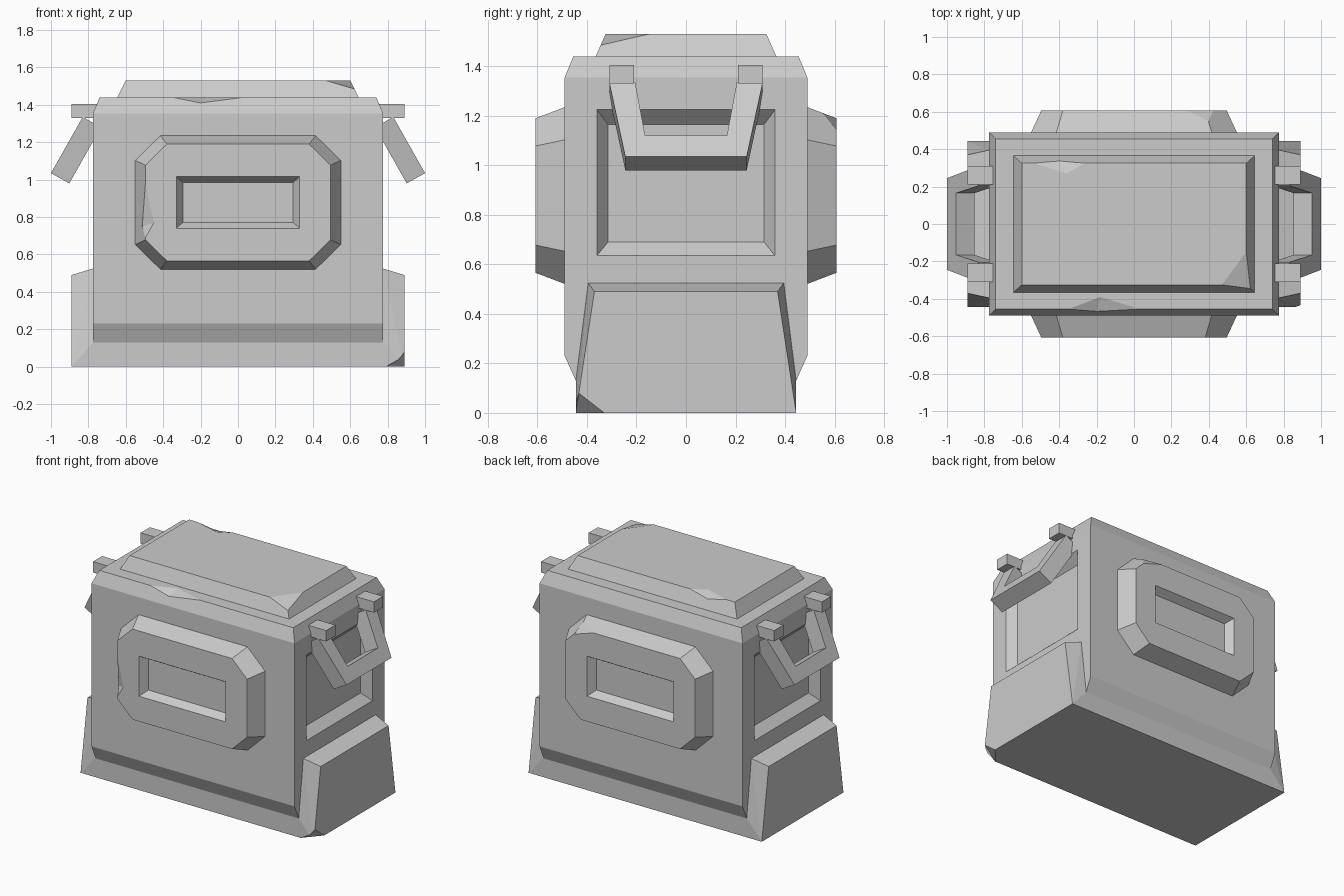
import bpy, bmesh
from mathutils import Vector

if "Cube" in bpy.data.objects:
    bpy.data.objects.remove(bpy.data.objects["Cube"])


def add_object(name, bm):
    bmesh.ops.recalc_face_normals(bm, faces=bm.faces)
    mesh = bpy.data.meshes.new(name)
    bm.to_mesh(mesh)
    bm.free()
    obj = bpy.data.objects.new(name, mesh)
    bpy.context.collection.objects.link(obj)
    return obj


def hull(name, pts):
    """Flat-faced convex solid around the points."""
    bm = bmesh.new()
    for p in pts:
        bm.verts.new(p)
    res = bmesh.ops.convex_hull(bm, input=bm.verts)
    loose = [v for v in bm.verts if not v.link_faces]
    bmesh.ops.delete(bm, geom=loose, context='VERTS')
    bmesh.ops.dissolve_limit(bm, angle_limit=0.005, verts=bm.verts, edges=bm.edges)
    return add_object(name, bm)


def rect(a, b):
    """Four corners of a centred rectangle."""
    return [(-a, -b), (a, -b), (a, b), (-a, b)]


def stack(name, levels):
    """Solid from centred rectangles given as (half x, half y, z)."""
    return hull(name, [(x, y, z) for a, b, z in levels for x, y in rect(a, b)])


def cut(obj, cutter):
    mod = obj.modifiers.new("cut", 'BOOLEAN')
    mod.operation = 'DIFFERENCE'
    mod.solver = 'EXACT'
    mod.object = cutter
    bpy.context.view_layer.objects.active = obj
    bpy.ops.object.modifier_apply(modifier=mod.name)
    bpy.data.objects.remove(cutter, do_unlink=True)


def chip(obj, outside, *pts):
    """Knock a small faceted chip off an edge or corner."""
    cut(obj, hull("chip_cutter", list(pts) + [outside]))


# Main body with chamfered top and bottom edges
body = stack("body", [(0.775, 0.445, 0.13), (0.775, 0.49, 0.23),
                      (0.775, 0.49, 1.355), (0.74, 0.455, 1.44)])

# Sunken panels on both sides of the body
for s in (-1, 1):
    pts = []
    for x, hy, z0, z1 in ((0.85, 0.36, 0.635, 1.225), (0.775, 0.36, 0.635, 1.225),
                          (0.715, 0.315, 0.69, 1.165)):
        pts += [(s * x, y, z) for y in (-hy, hy) for z in (z0, z1)]
    cut(body, hull("recess_cutter", pts))
chip(body, (-0.18, -0.6, 1.6), (-0.35, -0.455, 1.44), (0.03, -0.455, 1.44),
     (-0.18, -0.39, 1.44), (-0.2, -0.467, 1.41))

# Flared base with raised side blocks
base = stack("base", [(0.89, 0.445, 0), (0.89, 0.37, 0.49),
                      (0.775, 0.395, 0.525), (0.775, 0.445, 0.13)])
chip(base, (1.1, -0.6, -0.15), (0.79, -0.445, 0), (0.89, -0.33, 0), (0.89, -0.433, 0.08))

# Raised lid plate
lid = stack("lid", [(0.645, 0.365, 1.43), (0.645, 0.365, 1.44), (0.6, 0.325, 1.53)])
chip(lid, (0.8, -0.5, 1.7), (0.47, -0.325, 1.53), (0.6, -0.15, 1.53), (0.622, -0.345, 1.485))
chip(lid, (-0.38, 0.5, 1.7), (-0.54, 0.325, 1.53), (-0.26, 0.325, 1.53),
     (-0.36, 0.27, 1.53), (-0.4, 0.337, 1.503))


def octagon(hx, cx, hz, cz):
    return [(sx * x, sz * z) for sx in (-1, 1) for sz in (-1, 1)
            for x, z in ((hx, cz), (cx, hz))]


# Octagonal panels with a pocket, front and back
panels = {}
for name, s in (("front_panel", -1), ("back_panel", 1)):
    mid = 0.878
    outer = octagon(0.55, 0.415, 0.357, 0.225)
    face = octagon(0.495, 0.38, 0.312, 0.2)
    pts = [(x, s * y, mid + z) for y, ring in ((0.47, outer), (0.49, outer), (0.608, face))
           for x, z in ring]
    panel = hull(name, pts)
    pocket = [(x, s * y, mid + z) for y, a, b in ((0.7, 0.33, 0.138), (0.608, 0.33, 0.138),
                                                 (0.555, 0.295, 0.107))
              for x, z in rect(a, b)]
    cut(panel, hull("pocket_cutter", pocket))
    panels[name] = panel
chip(panels["front_panel"], (-0.75, -0.8, 0.82), (-0.495, -0.608, 0.98),
     (-0.495, -0.608, 0.69), (-0.45, -0.608, 0.77), (-0.512, -0.57, 0.75))
chip(panels["back_panel"], (0.5, 0.8, 1.35), (0.28, 0.608, 1.19),
     (0.425, 0.608, 1.143), (0.4, 0.55, 1.212))

# Tilted carry handles and the pins holding them
profile = [(-0.31, 1.335), (-0.245, 1.035), (0.245, 1.035), (0.31, 1.335),
           (0.205, 1.335), (0.165, 1.12), (-0.165, 1.12), (-0.205, 1.335)]
for side, s in (("left", -1), ("right", 1)):
    bm = bmesh.new()
    f = bm.faces.new([bm.verts.new((s * (1.0 - (z - 1.035) * 0.565), y, z)) for y, z in profile])
    out = bmesh.ops.extrude_face_region(bm, geom=[f], use_keep_orig=True)
    moved = [v for v in out["geom"] if isinstance(v, bmesh.types.BMVert)]
    bmesh.ops.translate(bm, verts=moved, vec=Vector((-s * 0.098, 0, -0.055)))
    add_object(side + "_handle", bm)
    for end, e in (("front", -1), ("back", 1)):
        hull(f"{side}_{end}_pin", [(s * x, e * y, z) for x in (0.75, 0.89)
                                   for y in (0.21, 0.31) for z in (1.33, 1.405)])
